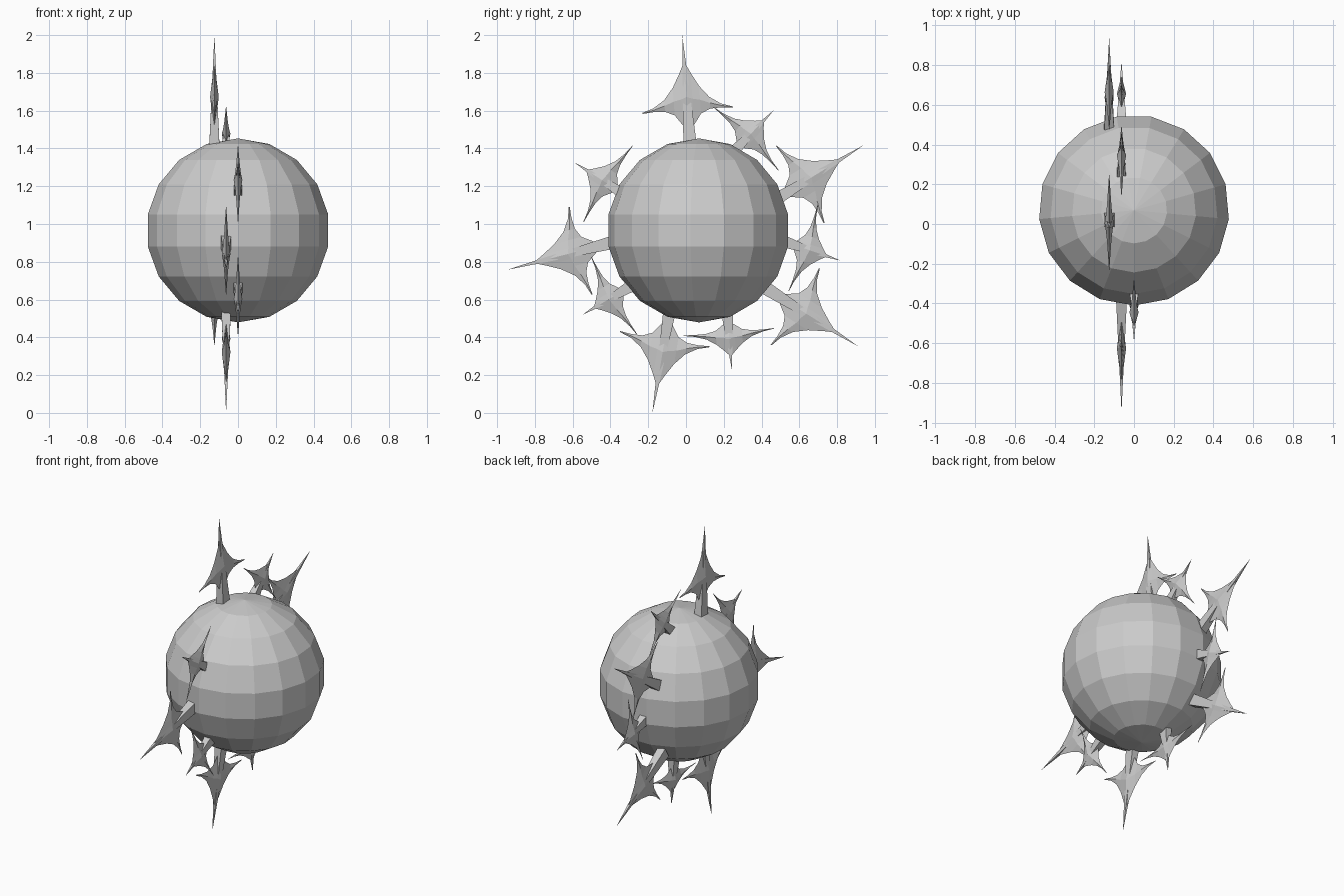
import bpy, bmesh, math
from mathutils import Vector, Matrix

if "Cube" in bpy.data.objects:
    bpy.data.objects.remove(bpy.data.objects["Cube"])

# Faceted ball: 17 segments, 9 rings, one column facing the front
bm = bmesh.new()
bmesh.ops.create_uvsphere(bm, u_segments=17, v_segments=9, radius=0.487)
start = max((v.co for v in bm.verts if abs(v.co.z) < 0.1), key=lambda c: c.x)
turn = -math.pi / 2 - math.atan2(start.y, start.x)
bmesh.ops.rotate(bm, verts=bm.verts, cent=(0, 0, 0), matrix=Matrix.Rotation(turn, 3, 'Z'))
bmesh.ops.translate(bm, verts=bm.verts, vec=(0, 0.069, 0.966))
mesh = bpy.data.meshes.new("ball")
bm.to_mesh(mesh)
bm.free()
bpy.context.collection.objects.link(bpy.data.objects.new("ball", mesh))

# Fin sections: offset from axis, lower and upper edge along the axis (0..1), half thickness
HALF = [(0.0, 0.08, 0.75, 0.023), (0.03, 0.15, 0.64, 0.018), (0.07, 0.25, 0.51, 0.013),
        (0.12, 0.29, 0.40, 0.009), (0.18, 0.295, 0.33, 0.005), (0.24, 0.285, 0.295, 0.001)]
SECTIONS = [(-p, a, b, t) for p, a, b, t in reversed(HALF[1:])] + HALF


def spike(name, x, base, tip, width):
    """Tapered four-sided thorn with a thin swept fin on both sides."""
    o = Vector((x, *base))
    axis = Vector((x, *tip)) - o
    length = axis.length
    axis.normalize()
    side = Vector((1, 0, 0)).cross(axis)

    def pt(along, out, thick):
        return o + axis * along * length + side * out + Vector((thick, 0, 0))

    bm = bmesh.new()
    # thorn
    w, d = width / 2, width * 0.38
    ring = [bm.verts.new(pt(-0.03 / length, a * w, b * d))
            for a, b in ((-1, -1), (1, -1), (1, 1), (-1, 1))]
    top = bm.verts.new(pt(1, 0, 0))
    bm.faces.new(ring)
    for i in range(4):
        bm.faces.new((ring[i], ring[(i + 1) % 4], top))
    # fins: loft of diamond sections
    rows = []
    for p, a, b, t in SECTIONS:
        m = (a + b) / 2
        rows.append([bm.verts.new(pt(*c)) for c in
                     ((a, p, 0), (m, p, t), (b, p, 0), (m, p, -t))])
    for r, s in zip(rows, rows[1:]):
        for i in range(4):
            j = (i + 1) % 4
            bm.faces.new((r[i], r[j], s[j], s[i]))
    bm.faces.new(rows[0])
    bm.faces.new(rows[-1])
    bmesh.ops.recalc_face_normals(bm, faces=bm.faces)
    me = bpy.data.meshes.new(name)
    bm.to_mesh(me)
    bm.free()
    bpy.context.collection.objects.link(bpy.data.objects.new(name, me))


# Long spikes: x, base (y, z), tip (y, z)
LONG = [(-0.125, (0.02, 1.44), (-0.02, 2.0)),
        (-0.125, (0.468, 1.125), (0.94, 1.417)),
        (-0.125, (0.442, 0.648), (0.912, 0.352)),
        (-0.063, (-0.085, 0.55), (-0.178, 0.0)),
        (-0.063, (-0.40, 0.90), (-0.945, 0.758))]
# Short spikes between them
SHORT = [(-0.063, (0.258, 1.39), (0.464, 1.602)),
         (-0.063, (0.54, 0.90), (0.818, 0.806)),
         (-0.063, (0.22, 0.51), (0.243, 0.228)),
         (0.0, (-0.31, 0.66), (-0.549, 0.519)),
         (0.0, (-0.34, 1.165), (-0.592, 1.327))]
for i, s in enumerate(LONG):
    spike(f"long_spike_{i + 1}", *s, 0.072)
for i, s in enumerate(SHORT):
    spike(f"short_spike_{i + 1}", *s, 0.065)
